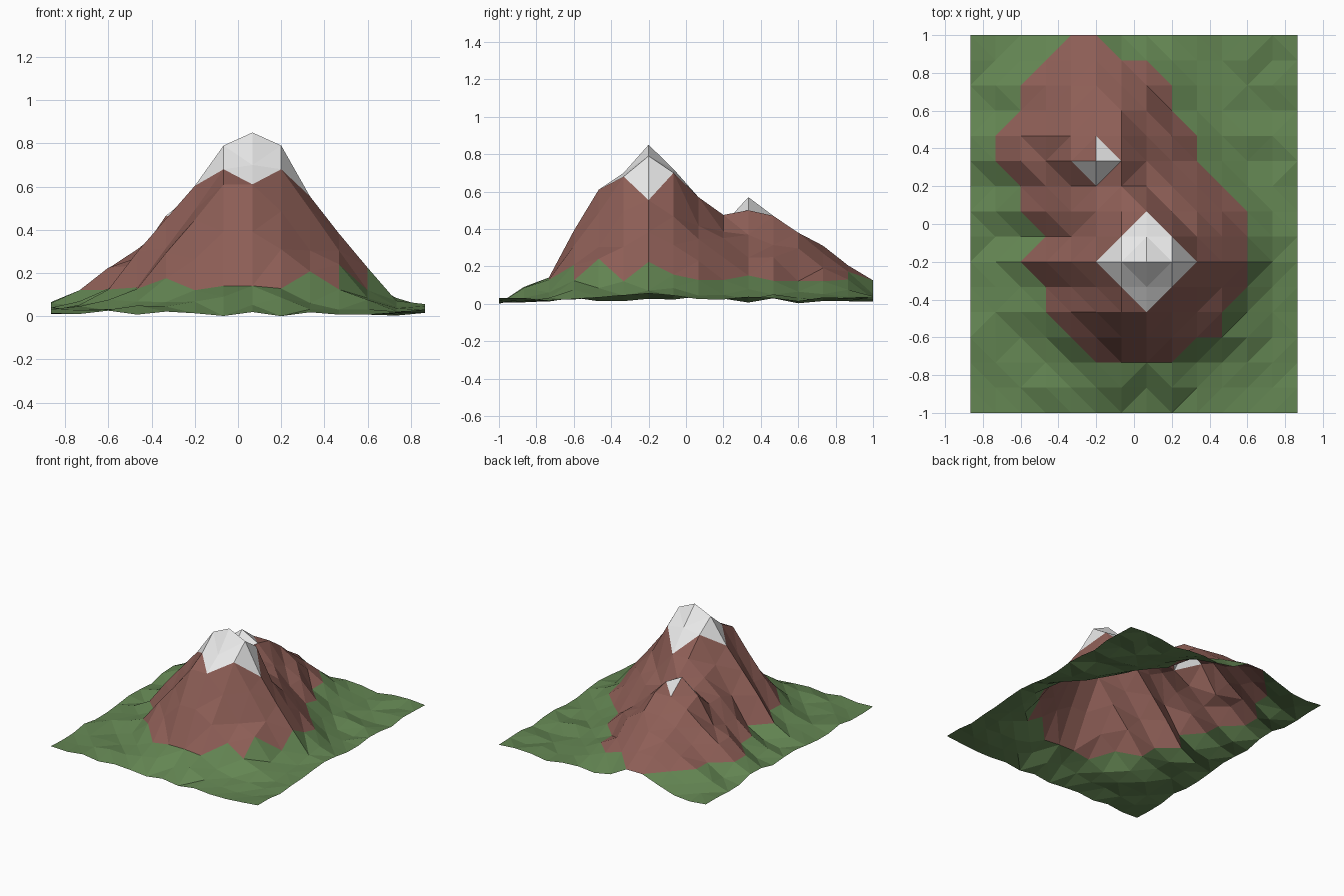
import bpy, bmesh, math, random

if "Cube" in bpy.data.objects:
    bpy.data.objects.remove(bpy.data.objects["Cube"])

random.seed(7)
COLS, ROWS, CELL = 14, 16, 2 / 15
FOOT, ROCK_MIN = 0.125, 0.117


def material(name, rgb):
    m = bpy.data.materials.new(name)
    m.diffuse_color = (*rgb, 1)
    m.use_nodes = True
    m.node_tree.nodes["Principled BSDF"].inputs["Base Color"].default_value = m.diffuse_color
    return m


# Cross-sections front to back, in grid columns:
# left foot, ridge start, ridge end, right foot, ridge height
sections = [
    (5, 6, 7, 8, 0.028), (5, 6, 7, 8, 0.075), (5, 6, 7, 8, 0.14),
    (4, 6, 7, 10, 0.39), (3, 6, 7.3, 10, 0.61), (3, 6, 8, 11, 0.68),
    (2, 6, 8, 11.3, 0.79), (3, 6, 8, 11, 0.70), (2, 6, 7, 11, 0.57),
    (2, 5, 7, 10, 0.475), (1, 5, 6, 9, 0.50), (1, 4.6, 6.3, 9, 0.47),
    (2, 4.6, 6, 8, 0.38), (2, 4.6, 5.3, 8, 0.31), (3, 4, 5, 7, 0.205),
    (4, 4, 5, 5, 0.125),
]
# Summit, gully and foot adjustments on single grid points
accents = {(7, 6): 0.06, (7, 5): 0.02, (7, 7): 0.02, (5, 10): 0.07,
           (4, 10): 0.06, (3, 10): -0.05, (5, 9): -0.05, (8, 8): -0.04,
           (9, 7): -0.04, (9, 6): -0.04, (10, 4): 0.11, (11, 6): 0.04,
           (11, 7): 0.03, (9, 10): 0.03, (4, 3): 0.05, (5, 6): -0.02,
           (7, 9): -0.09, (7, 11): -0.07, (7, 12): 0.04}


def height(i, j):
    left, a, b, right, top = sections[j]
    foot = min(FOOT, top)
    rough = random.uniform(-1, 1)
    if i < left or i > right:
        # Rolling meadow around the foot of the mountain
        d = left - i if i < left else i - right
        base = 0.03
        rim = i in (0, COLS - 1) or j in (0, ROWS - 1)
        z = base + (foot - base) * math.exp(-0.9 * d) + (0.014 if rim else 0.02) * rough
        return min(max(z, 0.004), 0.11)
    if i < a:
        t = (i - left) / (a - left)
    elif i > b:
        t = (right - i) / (right - b)
    else:
        t = 1
    z = foot + (top - foot) * t + accents.get((i, j), 0)
    if top < FOOT:
        return max(z + 0.018 * rough, 0.0)
    if t < 1:
        z += 0.008 * rough
    return max(z, 0.12)


# Terrain sheet: grid of points, meadow settled onto the ground
bm = bmesh.new()
grid = [[bm.verts.new(((i - 6.5) * CELL, (j - 7.5) * CELL, height(i, j)))
         for i in range(COLS)] for j in range(ROWS)]
low = min(v.co.z for v in bm.verts)
for v in bm.verts:
    v.co.z -= low * max(0, 1 - (v.co.z - low) / 0.1)

# Summits: centre and radius of each diamond-shaped snow cap
summits = [(0.5 * CELL, -1.5 * CELL, 2 * CELL), (-1.5 * CELL, 2.5 * CELL, CELL)]


def inside_cap(x, y, margin=0.0):
    for sx, sy, r in summits:
        if abs(x - sx) + abs(y - sy) < r + margin:
            return (x - sx) * (y - sy)
    return None


# Split each cell along the diagonal that follows the contour
for j in range(ROWS - 1):
    for i in range(COLS - 1):
        p, q = grid[j][i], grid[j][i + 1]
        r, s = grid[j + 1][i + 1], grid[j + 1][i]
        side = inside_cap((i - 6) * CELL, (j - 7) * CELL, 0.01)
        if side is not None:
            rising = side < 0
        else:
            rising = abs(p.co.z - r.co.z) < abs(q.co.z - s.co.z)
        if rising:
            tris = ((p, q, r), (p, r, s))
        else:
            tris = ((p, q, s), (q, r, s))
        for t in tris:
            bm.faces.new(t)

# Snow on the caps, rock above the foot line, grass below
for f in bm.faces:
    c = f.calc_center_median()
    bare_side = c.x < -0.2 and c.y > 0.34
    if not bare_side and inside_cap(c.x, c.y) is not None:
        f.material_index = 2
    elif min(v.co.z for v in f.verts) > ROCK_MIN:
        f.material_index = 1

mesh = bpy.data.meshes.new("mountain_terrain")
bm.to_mesh(mesh)
bm.free()
mesh.materials.append(material("grass_green", (0.125, 0.235, 0.085)))
mesh.materials.append(material("rock_red_brown", (0.27, 0.113, 0.094)))
mesh.materials.append(material("snow_white", (0.8, 0.8, 0.8)))
terrain = bpy.data.objects.new("mountain_terrain", mesh)
bpy.context.collection.objects.link(terrain)
